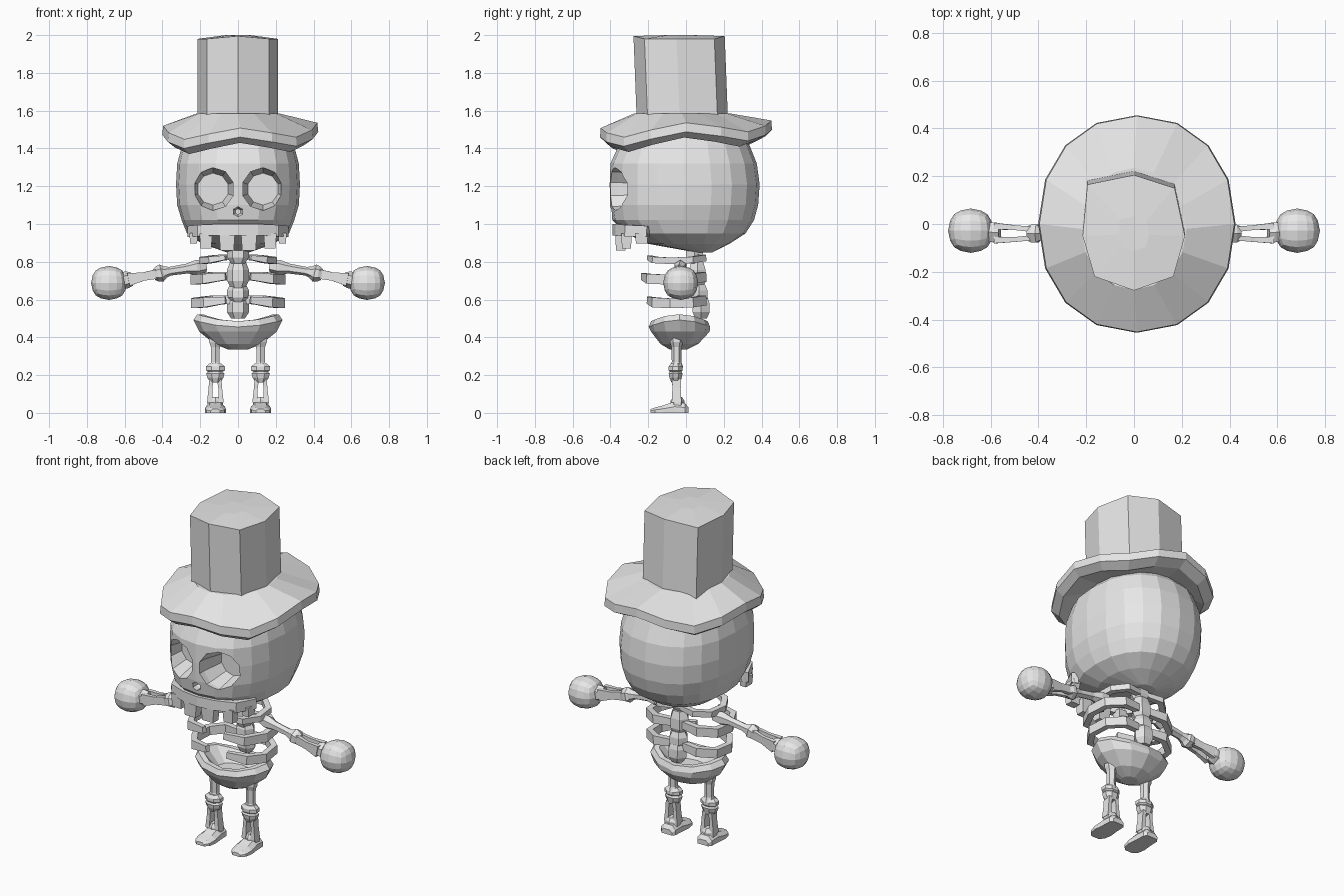
import bpy, bmesh, math
from mathutils import Vector

if "Cube" in bpy.data.objects:
    bpy.data.objects.remove(bpy.data.objects["Cube"])

mat = bpy.data.materials.new("bone_grey")
mat.diffuse_color = (0.8, 0.8, 0.8, 1)
mat.use_nodes = True
mat.node_tree.nodes["Principled BSDF"].inputs["Base Color"].default_value = mat.diffuse_color


def finish(name, bm, mirror=False):
    bmesh.ops.recalc_face_normals(bm, faces=bm.faces[:])
    me = bpy.data.meshes.new(name)
    bm.to_mesh(me)
    bm.free()
    me.materials.append(mat)
    ob = bpy.data.objects.new(name, me)
    bpy.context.collection.objects.link(ob)
    if mirror:
        m = ob.modifiers.new("mirror", 'MIRROR')
        m.use_mirror_merge = False
    return ob


def loft(name, rings, mirror=False):
    """Skin a closed solid over rings of equal point count."""
    bm = bmesh.new()
    vs = [[bm.verts.new(p) for p in r] for r in rings]
    n = len(vs[0])
    for a, b in zip(vs, vs[1:]):
        for i in range(n):
            j = (i + 1) % n
            bm.faces.new((a[i], a[j], b[j], b[i]))
    bm.faces.new(vs[0][::-1])
    bm.faces.new(vs[-1])
    return finish(name, bm, mirror)


def ring(cx, cy, hx, hy, z, n=16, e=2.0):
    """Horizontal superellipse; z is a number or a function of angle."""
    out = []
    for i in range(n):
        a = 2 * math.pi * i / n
        c, s = math.cos(a), math.sin(a)
        x = math.copysign(abs(c) ** (2 / e), c)
        y = math.copysign(abs(s) ** (2 / e), s)
        out.append((cx + hx * x, cy + hy * y, z(a) if callable(z) else z))
    return out


def bone(name, pts, sizes, n=6, mirror=True):
    """Tube along pts; sizes are (half width, half height) for each point."""
    pts = [Vector(p) for p in pts]
    rings = []
    k = math.sqrt(2) if n == 4 else 1.05
    for i, p in enumerate(pts):
        t = (pts[min(i + 1, len(pts) - 1)] - pts[max(i - 1, 0)]).normalized()
        ref = Vector((0, 1, 0)) if abs(t.z) > 0.8 else Vector((0, 0, 1))
        side = t.cross(ref).normalized()
        up = side.cross(t)
        w, h = sizes[i]
        rings.append([p + side * (k * w * math.cos(a)) + up * (k * h * math.sin(a))
                      for a in [2 * math.pi * (j + 0.5) / n for j in range(n)]])
    return loft(name, rings, mirror)


def box(name, c, h, taper=1.0, mirror=True):
    """Block with half sizes h, its lower end scaled by taper."""
    rings = []
    for z, s in ((-h[2], taper), (h[2], 1)):
        rings.append([(c[0] + i * h[0] * s, c[1] + j * h[1] * s, c[2] + z)
                      for i, j in ((-1, -1), (1, -1), (1, 1), (-1, 1))])
    return loft(name, rings, mirror)


# Hat crown: eight uneven sides, leaning slightly forward
crown = [(-.195, .165), (0, .205), (.17, .15), (.213, -.05),
         (.165, -.22), (0, -.278), (-.165, -.22), (-.215, -.05)]
loft("hat_crown", [[(x, y + .018, 1.53) for x, y in crown],
                   [(x, y, 1.98 + (.015 if abs(x) < .1 else 0)) for x, y in crown],
                   [(x * .3, y * .3 - .03, 2.0) for x, y in crown]])


# Wavy brim, raised at the back
def brim_z(a):
    return 1.43 + .03 * math.cos(4 * a) + .02 * math.sin(a) + .008 * math.cos(a)


loft("hat_brim", [ring(0, 0, .24, .27, 1.46, 16),
                  ring(.01, -.01, .37, .405, lambda a: brim_z(a) - .01, 16, 2.15),
                  ring(.012, 0, .413, .455, lambda a: brim_z(a) + .02, 16, 2.15),
                  ring(.012, 0, .408, .452, lambda a: brim_z(a) + .068, 16, 2.15),
                  ring(0, -.02, .22, .255, 1.585, 16)])

# Skull: stacked rings as (z, half width, front, back)
skull_rows = [(.85, .06, .05, .14), (.895, .19, -.2, .23), (.95, .27, -.32, .315),
              (1.02, .298, -.39, .36), (1.1, .322, -.402, .382), (1.21, .328, -.404, .39),
              (1.32, .322, -.4, .375), (1.42, .295, -.355, .335), (1.5, .22, -.26, .26)]
skull = loft("skull", [ring(0, (f + b) / 2, w, (b - f) / 2, z, 20, 2.3)
                       for z, w, f, b in skull_rows])


# Eye sockets and nose hole cut into the face
def cutter(x, z, rx, rz, r_in, depth, n):
    rows = [(-.5, 1.0), (-.36, 1.0), (-.39 + depth, r_in)]
    return loft("cutter", [[(x + rx * s * math.cos(2 * math.pi * (i + .5) / n), y,
                             z + rz * s * math.sin(2 * math.pi * (i + .5) / n))
                            for i in range(n)] for y, s in rows])


for args in ((-.132, 1.185, .112, .113, .75, .16, 10), (.132, 1.185, .112, .113, .75, .16, 10),
             (0, 1.065, .028, .026, .6, .06, 6)):
    cut = cutter(*args)
    cut.hide_render = True
    mod = skull.modifiers.new("hole", 'BOOLEAN')
    mod.operation = 'DIFFERENCE'
    mod.solver = 'EXACT'
    mod.object = cut
    bpy.context.view_layer.objects.active = skull
    bpy.ops.object.modifier_apply(modifier=mod.name)
    bpy.data.objects.remove(cut)

# Upper jaw band and teeth
bone("upper_jaw", [(-.25, -.2, .96), (-.2, -.31, .965), (-.1, -.355, .97), (0, -.368, .97),
                   (.1, -.355, .97), (.2, -.31, .965), (.25, -.2, .96)],
     [(.02, .03)] * 7, 4, False)
box("front_tooth", (.058, -.345, .905), (.042, .03, .045), .85)
box("corner_tooth", (.17, -.315, .91), (.034, .028, .04), .85)
box("side_tooth", (.235, -.235, .925), (.022, .035, .028), .85)

# Spine: chunky tapered vertebrae
for i, (z0, z1, y) in enumerate([(.79, .9, .045), (.66, .79, .06), (.585, .67, .07), (.5, .61, .08)]):
    h = z1 - z0
    loft("vertebra_%d" % (i + 1), [ring(0, y, .036, .035, z0, 6),
                                   ring(0, y, .058, .052, z0 + h * .3, 6),
                                   ring(0, y, .058, .05, z0 + h * .75, 6),
                                   ring(0, y, .042, .036, z1 + .01, 6)])

# Ribs: open hoops, tips falling short of the middle
for name, z, w, front, t in (("top_rib", .81, .19, -.21, .017), ("middle_rib", .71, .235, -.24, .026),
                             ("lower_rib", .585, .23, -.21, .026)):
    bone(name, [(.03, .075, z + .015), (w * .6, .09, z + .01), (w * .95, .03, z),
                (w, -.08, z - .005), (w * .75, front + .045, z), (.065, front + .015, z + .012)],
         [(.016, t * .8), (.018, t), (.018, t), (.018, t), (.018, t), (.013, t * .7)], 4)


# Pelvis: thick hollow bowl, higher at the hips
def rim(a):
    return .485 + .037 * math.cos(a) ** 2


loft("pelvis", [ring(0, -.035, .1, .07, .43, 12), ring(0, -.035, .185, .12, rim, 12),
                ring(0, -.035, .215, .15, rim, 12),
                ring(0, -.035, .236, .163, lambda a: rim(a) - .03, 12),
                ring(0, -.03, .205, .155, .43, 12),
                ring(0, -.035, .125, .1, .365, 12), ring(0, -.04, .05, .045, .335, 12)])

# Arms: upper arm, elbow, twin forearm bones, wrist
bone("upper_arm", [(.17, -.02, .775), (.22, -.03, .77), (.27, -.035, .764), (.36, -.038, .75), (.4, -.04, .742)],
     [(.025, .028), (.034, .038), (.024, .025), (.024, .022), (.034, .034)])
bone("elbow", [(.385, -.04, .745), (.405, -.04, .74), (.425, -.04, .736), (.445, -.04, .732)],
     [(.024, .03), (.042, .044), (.042, .04), (.032, .028)])
for tag, s in (("front", -1), ("back", 1)):
    bone("forearm_%s_bone" % tag, [(.43, -.04 + s * .018, .735), (.5, -.04 + s * .025, .722),
                                   (.58, -.038 + s * .029, .706)],
         [(.011, .025), (.01, .022), (.014, .034)], 4)
bone("wrist", [(.562, -.035, .709), (.585, -.035, .705), (.61, -.033, .7)],
     [(.04, .034), (.046, .042), (.044, .044)])

# Hands: faceted rounded balls
bm = bmesh.new()
bmesh.ops.create_cube(bm, size=2)
bmesh.ops.subdivide_edges(bm, edges=bm.edges[:], cuts=3, use_grid_fill=True)
for v in bm.verts:
    d = v.co.normalized() * .9 + v.co * .1
    v.co = Vector((.683 + d.x * .095, -.028 + d.y * .093, .688 + d.z * .09))
finish("hand", bm, True)

# Legs: thigh, knobbly knee, twin shin bones, ankle
bone("thigh", [(.12, -.05, .42), (.12, -.05, .375), (.12, -.05, .35), (.12, -.05, .27), (.12, -.05, .24)],
     [(.036, .034), (.036, .034), (.026, .026), (.024, .024), (.036, .034)])
bone("knee_upper", [(.12, -.055, .262), (.12, -.055, .245), (.12, -.055, .225), (.12, -.055, .215)],
     [(.032, .026), (.052, .038), (.052, .038), (.036, .03)], 8)
bone("knee_lower", [(.12, -.055, .222), (.12, -.055, .208), (.12, -.055, .188), (.12, -.052, .165)],
     [(.034, .03), (.05, .038), (.044, .034), (.03, .026)], 8)
for tag, s in (("inner", -1), ("outer", 1)):
    bone("shin_%s_bone" % tag, [(.12 + s * .02, -.05, .18), (.12 + s * .026, -.05, .13), (.12 + s * .03, -.05, .055)],
         [(.012, .024), (.01, .022), (.014, .026)], 4)
bone("ankle", [(.12, -.045, .085), (.12, -.045, .065), (.12, -.045, .03)],
     [(.03, .022), (.046, .034), (.046, .036)])

# Feet: wedges as (y, half width, top)
foot = [(.012, .035, .03), (-.005, .048, .052), (-.06, .05, .06), (-.12, .056, .04), (-.165, .048, .028), (-.188, .025, .02)]
loft("foot", [[(.12 - w, y, 0), (.12 + w, y, 0), (.12 + w, y, t * .55),
               (.12 + w * .55, y, t), (.12 - w * .55, y, t), (.12 - w, y, t * .55)]
              for y, w, t in foot], True)
